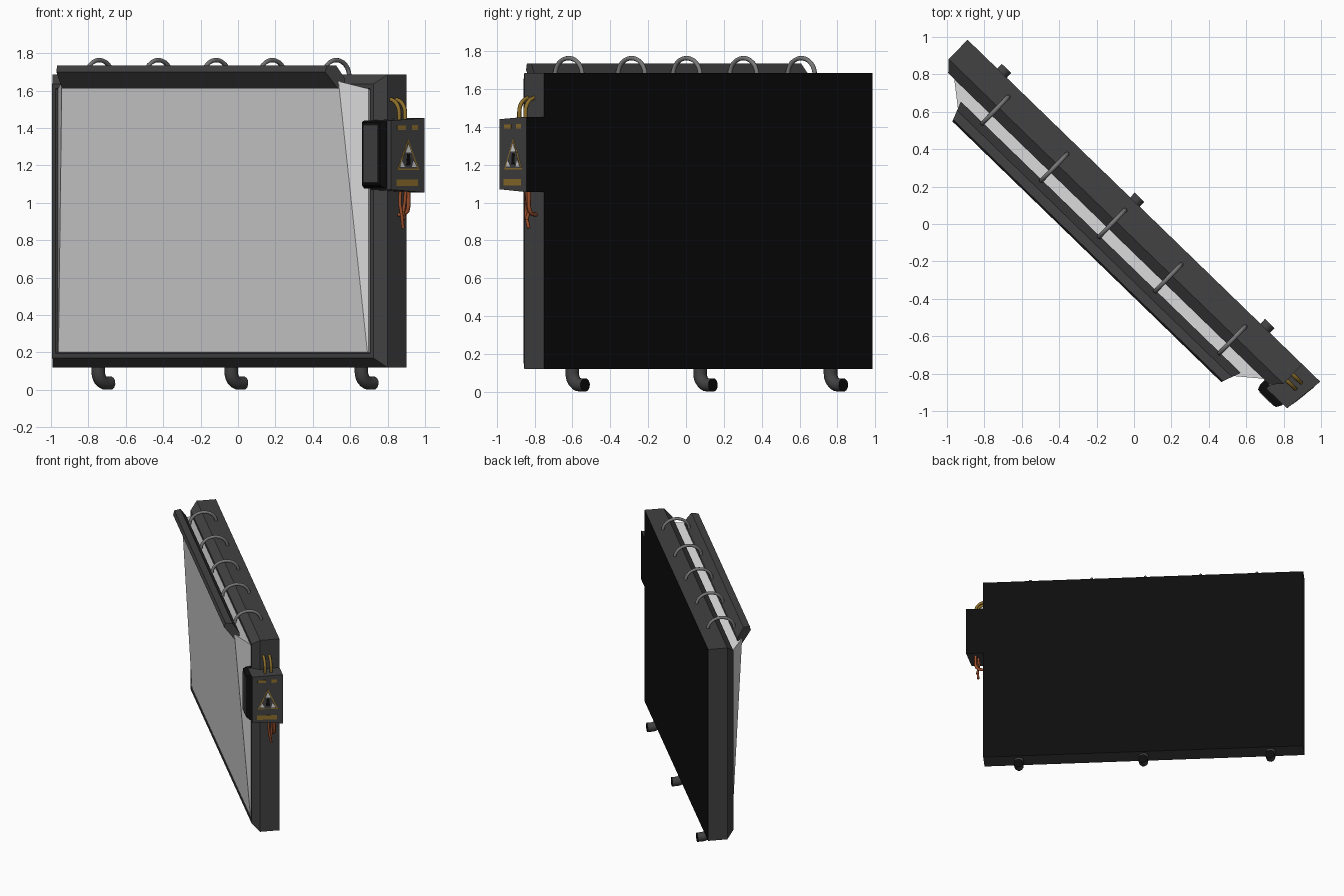
import bpy, bmesh, math
from mathutils import Vector

if "Cube" in bpy.data.objects:
    bpy.data.objects.remove(bpy.data.objects["Cube"])

# Local layout: s runs along the panel, d is distance forward of its back, z is up
U, N, O = Vector((0.718, -0.696, 0)), Vector((-0.696, -0.718, 0)), Vector((0.005, 0.1175, 0))


def P(s, d, z):
    return O + U * s + N * d + Vector((0, 0, z))


def material(name, rgb):
    m = bpy.data.materials.new(name)
    m.diffuse_color = (*rgb, 1)
    m.use_nodes = True
    m.node_tree.nodes["Principled BSDF"].inputs["Base Color"].default_value = m.diffuse_color
    return m


GREY = material("charcoal", (0.054, 0.054, 0.054))
BLACK = material("black", (0.004, 0.004, 0.004))
WHITE = material("canvas white", (0.68, 0.68, 0.68))
STEEL = material("steel grey", (0.19, 0.19, 0.19))
GOLD = material("gold", (0.27, 0.16, 0.025))
COPPER = material("copper orange", (0.34, 0.08, 0.025))


def loft(name, rings, mats, rule=None):
    """Skin equal-length rings of (s, d, z) points and cap both ends."""
    bm = bmesh.new()
    vs = [[bm.verts.new(P(*p)) for p in r] for r in rings]
    n = len(rings[0])
    for a, b in zip(vs, vs[1:]):
        for i in range(n):
            j = (i + 1) % n
            bm.faces.new((a[i], a[j], b[j], b[i]))
    bm.faces.new(vs[0])
    bm.faces.new(vs[-1])
    bmesh.ops.recalc_face_normals(bm, faces=bm.faces)
    if rule:
        for f in bm.faces:
            f.normal_update()
            f.material_index = rule(f)
    me = bpy.data.meshes.new(name)
    bm.to_mesh(me)
    bm.free()
    for m in mats:
        me.materials.append(m)
    ob = bpy.data.objects.new(name, me)
    bpy.context.collection.objects.link(ob)
    return ob


def rect(s0, s1, d, z0, z1):
    return [(s0, d, z0), (s1, d, z0), (s1, d, z1), (s0, d, z1)]


def tube(name, pts, r, mat, sides=10, end_mat=None):
    """Sweep a round section along a planar path; end_mat colours the last cap."""
    w = [Vector(p) for p in pts]
    rings = []
    side = None
    for i, p in enumerate(w):
        t = (w[min(i + 1, len(w) - 1)] - w[max(i - 1, 0)]).normalized()
        if side is None:
            side = t.orthogonal().normalized()
        side = (side - t * side.dot(t)).normalized()
        up = t.cross(side)
        rings.append([tuple(p + r * (math.cos(a) * side + math.sin(a) * up))
                      for a in (2 * math.pi * k / sides for k in range(sides))])
    ob = loft(name, rings, [mat, end_mat or mat])
    ob.data.polygons[-1].material_index = 1
    bpy.context.view_layer.objects.active = ob
    ob.select_set(True)
    bpy.ops.object.shade_smooth_by_angle(angle=math.radians(50))
    ob.select_set(False)


def is_back(f):
    return 1 if f.normal.dot(N) < -0.9 else 0


# Main frame: chamfered front, recessed centre, black back
def frame_ring(d, k):
    return rect(-1.2465 + k, 1.2465 - k, d, 0.12 + k, 1.685 - k)


loft("frame", [frame_ring(0, 0), frame_ring(0.145, 0), frame_ring(0.2, 0.05),
               frame_ring(0.2, 0.075), frame_ring(0.17, 0.085)], [GREY, BLACK], is_back)

# Canvas wedge pulled forward at the top by the bar
bm_rings = [
    [(-1.155, 0.17, 0.2), (1.155, 0.17, 0.2), (1.155, 0.17, 1.605), (-1.155, 0.17, 1.605)],
    [(-1.155, 0.197, 0.2), (1.155, 0.197, 0.2), (1.155, 0.197, 1.61), (-1.155, 0.197, 1.61)],
    [(-1.15, 0.2, 0.205), (1.15, 0.2, 0.205), (1.03, 0.298, 1.65), (-1.03, 0.298, 1.65)]]
loft("canvas", bm_rings, [WHITE])

# Tilted bar holding the canvas, its ends tapering towards the front
section = [(0.37, 1.70), (0.36, 1.735), (0.31, 1.735), (0.262, 1.665), (0.262, 1.635), (0.30, 1.61)]


def bar_ring(sign):
    return [(sign * (1.042 - 0.38 * (d - 0.262)), d, z) for d, z in section]


loft("top_bar", [bar_ring(-1), bar_ring(1)], [GREY])

# Rings tying the bar to the frame
for i, s in enumerate((-0.878, -0.439, -0.008, 0.41, 0.887)):
    arc = [(s, 0.167 - 0.1 * math.cos(math.pi * k / 12), 1.675 + 0.088 * math.sin(math.pi * k / 12))
           for k in range(13)]
    tube(f"tie_ring_{i + 1}", arc, 0.012, STEEL, 8)

# Bent pipes under the frame, open black ends facing back
for i, s in enumerate((-0.99, 0.0, 0.97)):
    path = [(s, 0.06, 0.14)] + [
        (s, 0.06 - 0.06 * (1 - math.cos(a)), 0.096 - 0.06 * math.sin(a))
        for a in (math.pi / 2 * k / 6 for k in range(7))] + [(s, -0.035, 0.036)]
    tube(f"bent_pipe_{i + 1}", path, 0.036, GREY, 12, BLACK)

# Control box on the end of the frame
loft("control_box", [rect(1.2, 1.38, 0.0, 1.055, 1.453), rect(1.2, 1.352, 0.225, 1.07, 1.44)],
     [GREY, BLACK], is_back)
loft("box_cover", [rect(1.16, 1.325, 0.2, 1.075, 1.44), rect(1.16, 1.32, 0.235, 1.075, 1.44),
                   rect(1.17, 1.305, 0.262, 1.095, 1.43)], [BLACK])
loft("cover_plate", [rect(1.183, 1.295, 0.26, 1.105, 1.42), rect(1.186, 1.292, 0.267, 1.108, 1.417)], [GREY])


# Painted marks on the outer side of the box
def mark(name, poly, mat, lift=0.002):
    loft(name, [[(1.38 - 0.1244 * d + h, d, z) for d, z in poly] for h in (-0.003, lift)], [mat])


def mark_box(name, d0, d1, z0, z1, mat):
    mark(name, [(d0, z0), (d1, z0), (d1, z1), (d0, z1)], mat)


mark_box("lower_stripe", 0.045, 0.19, 1.09, 1.125, GOLD)
mark_box("upper_mark_left", 0.125, 0.185, 1.39, 1.412, GOLD)
mark_box("upper_mark_right", 0.045, 0.085, 1.39, 1.415, GOLD)
mark("sign_border", [(0.035, 1.175), (0.185, 1.175), (0.11, 1.34)], GOLD, 0.001)
mark("sign_field", [(0.048, 1.182), (0.172, 1.182), (0.11, 1.322)], GREY, 0.002)
mark("sign_top", [(0.09, 1.27), (0.13, 1.27), (0.11, 1.312)], WHITE, 0.003)
for i, c in enumerate((0.07, 0.15)):
    mark(f"sign_patch_{i + 1}", [(c - 0.017, 1.19), (c + 0.017, 1.19), (c + 0.006, 1.225)], WHITE, 0.003)
mark("sign_symbol", [(0.095, 1.2), (0.125, 1.2), (0.118, 1.262), (0.1, 1.262)], BLACK, 0.003)

# Gold cables looping from box top into the frame
for i, d in enumerate((0.12, 0.075)):
    path = [(1.31, d, 1.44)] + [(1.235 + 0.075 * math.cos(a), d, 1.48 + 0.073 * math.sin(a))
                                for a in (math.pi / 2 * k / 7 for k in range(8))]
    tube(f"gold_cable_{i + 1}", path, 0.011, GOLD, 8)

# Copper cables: two hang loose, one hooks into the frame
tube("copper_cable_1", [(1.29, 0.09, 1.07), (1.285, 0.09, 1.0), (1.295, 0.085, 0.93), (1.29, 0.07, 0.865)], 0.009, COPPER, 8)
tube("copper_cable_2", [(1.31, 0.07, 1.07), (1.3, 0.068, 1.0), (1.29, 0.07, 0.95), (1.3, 0.075, 0.91)], 0.009, COPPER, 8)
tube("copper_cable_3", [(1.31, 0.05, 1.07), (1.31, 0.05, 0.98), (1.303, 0.05, 0.955),
                        (1.285, 0.052, 0.94), (1.235, 0.06, 0.935)], 0.011, COPPER, 8)
